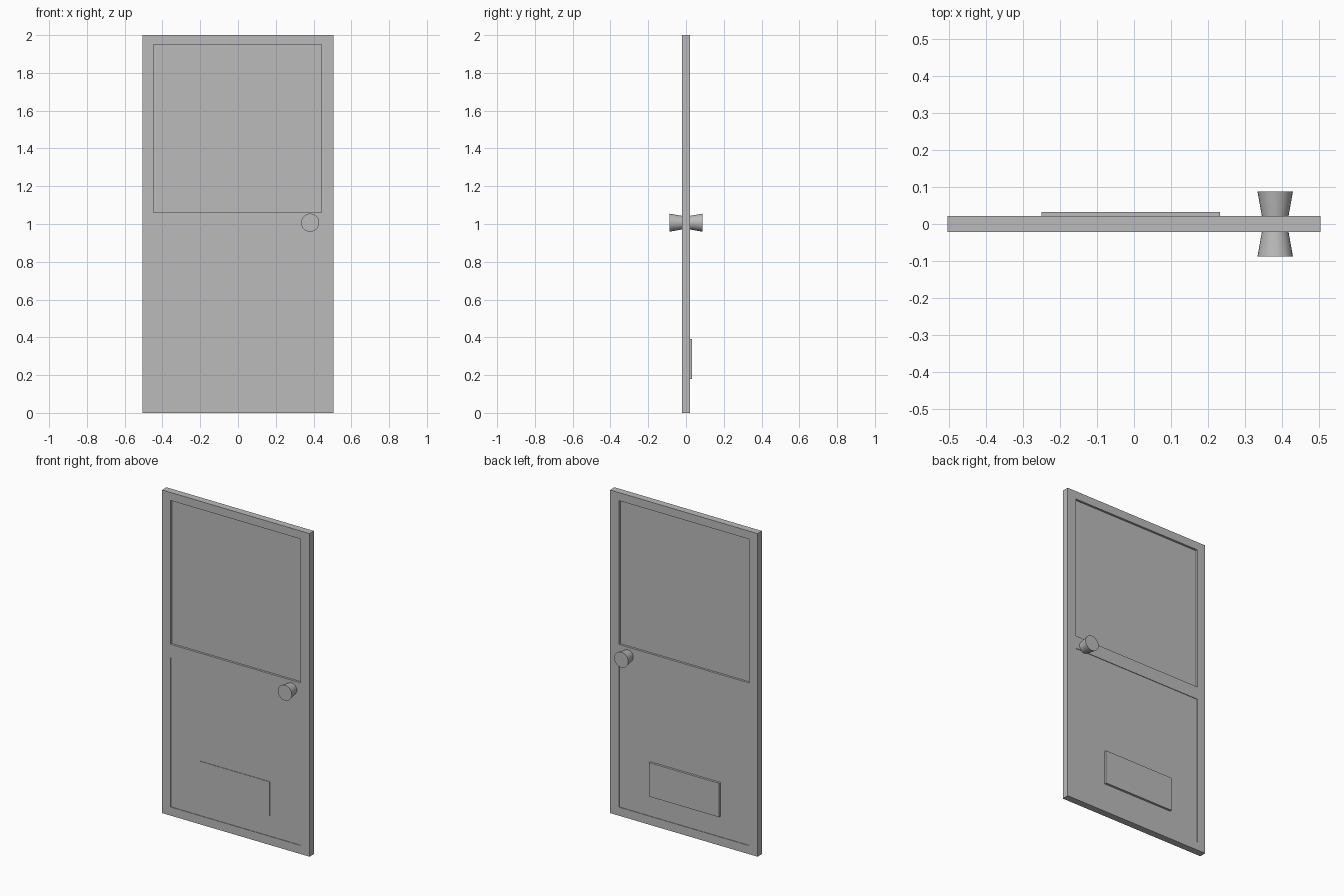
import bpy
import math

cube = bpy.data.objects.get("Cube")
if cube:
    bpy.data.objects.remove(cube, do_unlink=True)

grey = bpy.data.materials.new("plain_grey")
grey.use_nodes = True
colour = (0.5, 0.5, 0.5, 1)
grey.diffuse_color = colour
grey.node_tree.nodes["Principled BSDF"].inputs["Base Color"].default_value = colour

HALF_W, HEIGHT, HALF_T = 0.505, 2.0, 0.0215
LEFT, RIGHT = -0.447, 0.443             # inner edges of the stiles
BOTTOM, RAIL_LOW, RAIL_HIGH, TOP = 0.053, 0.98, 1.06, 1.95


def box(name, x0, x1, y0, y1, z0, z1):
    bpy.ops.mesh.primitive_cube_add(
        size=1, location=((x0 + x1) / 2, (y0 + y1) / 2, (z0 + z1) / 2))
    ob = bpy.context.object
    ob.name = name
    ob.scale = (x1 - x0, y1 - y0, z1 - z0)
    bpy.ops.object.transform_apply(location=False, rotation=False, scale=True)
    ob.data.materials.append(grey)
    return ob


# Frame: two stiles and three rails
box("hinge_stile", -HALF_W, LEFT, -HALF_T, HALF_T, 0, HEIGHT)
box("latch_stile", RIGHT, HALF_W, -HALF_T, HALF_T, 0, HEIGHT)
for name, z0, z1 in (("bottom_rail", 0, BOTTOM),
                     ("middle_rail", RAIL_LOW, RAIL_HIGH),
                     ("top_rail", TOP, HEIGHT)):
    box(name, LEFT, RIGHT, -HALF_T, HALF_T, z0, z1)

# Deeply set window pane and nearly flush lower panel
box("window_pane", LEFT, RIGHT, -0.008, 0.008, RAIL_HIGH, TOP)
box("lower_panel", LEFT, RIGHT, -0.018, 0.018, BOTTOM, RAIL_LOW)

# Flap standing proud at the back, barely at the front
box("pet_flap", -0.25, 0.232, -0.021, 0.032, 0.18, 0.39)

# Flared knob on each side
for name, side in (("front_knob", -1), ("back_knob", 1)):
    inner, outer = 0.01, 0.088
    bpy.ops.mesh.primitive_cone_add(
        vertices=32, radius1=0.034, radius2=0.048, depth=outer - inner,
        location=(0.382, side * (inner + outer) / 2, 1.007),
        rotation=(-side * math.pi / 2, 0, 0))
    knob = bpy.context.object
    knob.name = name
    knob.data.materials.append(grey)
    bpy.ops.object.shade_smooth_by_angle(angle=math.radians(35))
